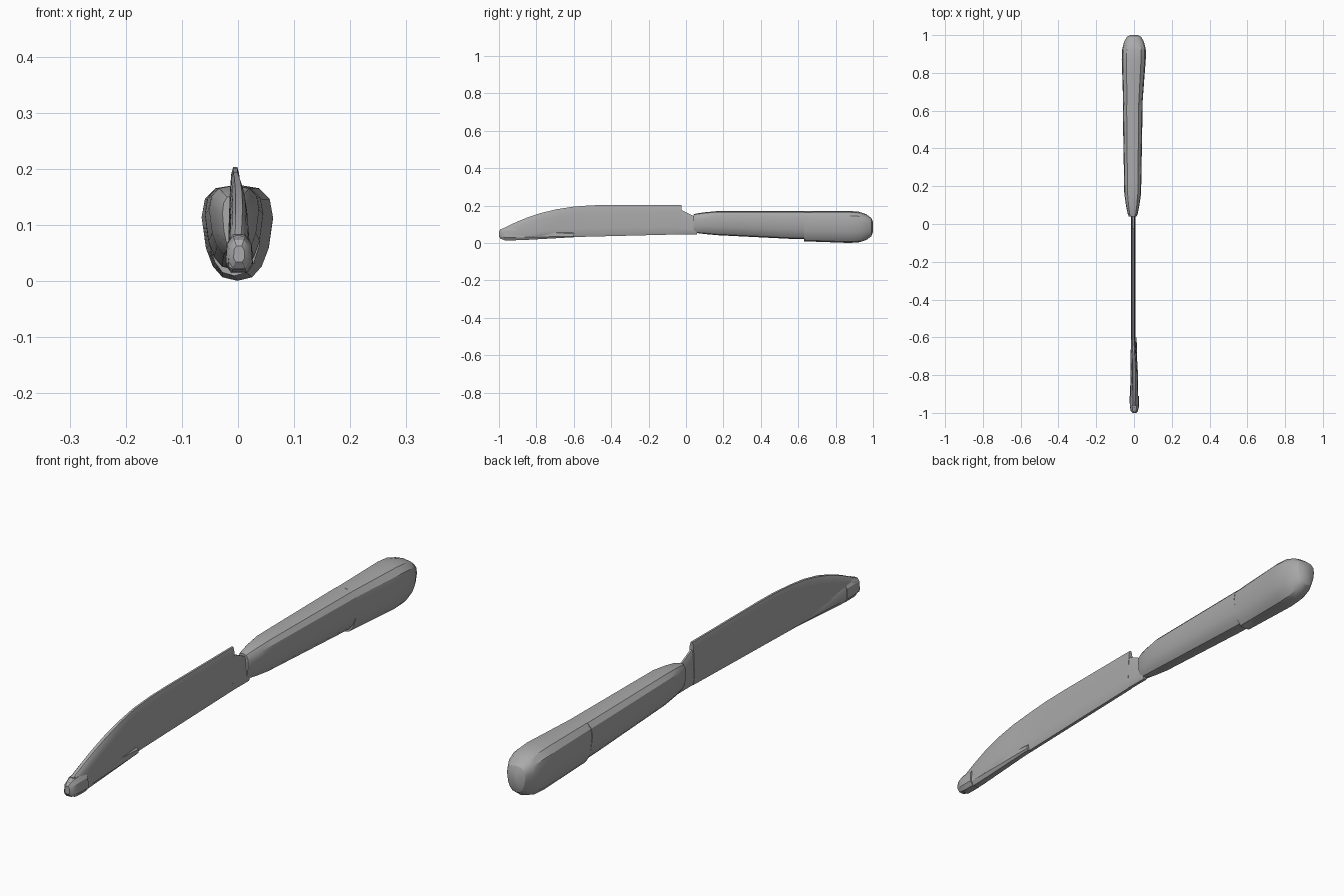
import bpy
import bmesh
from math import sin, cos, pi, sqrt, copysign, radians

cube = bpy.data.objects.get("Cube")
if cube:
    bpy.data.objects.remove(cube, do_unlink=True)

# Single grey for the whole knife
grey = (0.4, 0.4, 0.4, 1)
steel = bpy.data.materials.new("brushed_grey")
steel.use_nodes = True
steel.diffuse_color = grey
steel.node_tree.nodes["Principled BSDF"].inputs["Base Color"].default_value = grey


def mix(start, end, amount):
    return start + (end - start) * amount


def clamp(value):
    return max(0, min(1, value))


def squircle(value, power):
    return copysign(abs(value) ** power, value)


def section(sides, power, lean):
    """Rounded outline as (across, up) pairs; positive lean widens the top."""
    outline = []
    for index in range(sides):
        angle = 2 * pi * (index + 0.5) / sides
        across = squircle(cos(angle), power)
        up = squircle(sin(angle), power)
        outline.append((across * (1 + lean * up), up))
    return outline


def loft(name, outline, start, end, rings, shape):
    """Skin the outline along y; shape(y) gives centre, half width, bottom and top."""
    bm = bmesh.new()
    loops = []
    for ring in range(rings + 1):
        # Rings crowd together towards the two ends
        y = mix(start, end, (1 - cos(pi * ring / rings)) / 2)
        centre, half, bottom, top = shape(y)
        loops.append([
            bm.verts.new((centre + across * half, y, mix(bottom, top, (up + 1) / 2)))
            for across, up in outline
        ])
    for near, far in zip(loops, loops[1:]):
        for index in range(len(outline)):
            before = index - 1
            bm.faces.new((near[before], near[index], far[index], far[before]))
    bm.faces.new(loops[0])
    bm.faces.new(loops[-1])
    bmesh.ops.recalc_face_normals(bm, faces=bm.faces)

    mesh = bpy.data.meshes.new(name)
    bm.to_mesh(mesh)
    bm.free()
    mesh.materials.append(steel)
    part = bpy.data.objects.new(name, mesh)
    bpy.context.collection.objects.link(part)
    bpy.ops.object.select_all(action='DESELECT')
    part.select_set(True)
    bpy.context.view_layer.objects.active = part
    bpy.ops.object.shade_smooth_by_angle(angle=radians(30))


# Handle: front grip with a rounded nose
def grip_shape(y):
    along = clamp(y / 0.6)
    nose = sqrt(clamp(y * 8 - 0.3))
    half = mix(0.04, 0.05, along) * mix(0.4, 1, nose)
    bottom = mix(0.05, 0.02, along) + 0.01 * (1 - nose)
    top = 0.17 - 0.02 * (1 - nose)
    return -0.007, half, bottom, top


# Handle: rear butt swelling towards a domed end
def butt_shape(y):
    along = clamp((y - 0.6) * 3)
    dome = sqrt(1 - clamp(y * 8 - 7) ** 2)
    half = mix(0.047, 0.064, along) * mix(0.3, 1, dome)
    middle = mix(0.09, 0.085, along)
    height = mix(0.08, 0.087, along) * mix(0.3, 1, dome)
    return mix(-0.007, 0, along), half, middle - height, middle + height


# Blade: spine curves down to the point, which bulges to the left
def blade_shape(y):
    curve = clamp((-y - 0.4) / 0.6)
    bulge = sin(pi * clamp((-y - 0.6) / 0.5))
    top = 0.205 - 0.14 * curve ** 2.5
    bottom = mix(0.045, 0.02, -y)
    return -0.005 + 0.007 * bulge, 0.011 + 0.007 * bulge, bottom, top


# Heel: lowered neck joining blade and handle
def heel_shape(y):
    return -0.004, 0.01, 0.045, 0.165 - 0.5 * y


# Rib: thickened lower edge near the point
def rib_shape(y):
    along = clamp((-y - 0.6) / 0.3)
    return 0, mix(0.014, 0.021, along), mix(0.03, 0.012, along), mix(0.055, 0.085, along)


# Knob: small rounded lump at the point
def knob_shape(y):
    dome = sqrt(1 - clamp(-y * 20 - 19) ** 2)
    height = mix(0.015, 0.036, dome)
    return 0.002, mix(0.01, 0.025, dome), 0.048 - height, 0.048 + height


egg = section(14, 0.75, 0.2)
slab = section(12, 0.6, -0.25)
lump = section(8, 0.7, -0.1)

loft("handle_grip", egg, 0.04, 0.63, 10, grip_shape)
loft("handle_butt", egg, 0.63, 1, 10, butt_shape)
loft("blade", slab, -0.99, -0.025, 16, blade_shape)
loft("blade_heel", slab, -0.04, 0.06, 2, heel_shape)
loft("tip_rib", lump, -0.97, -0.6, 6, rib_shape)
loft("tip_knob", lump, -1, -0.91, 5, knob_shape)
